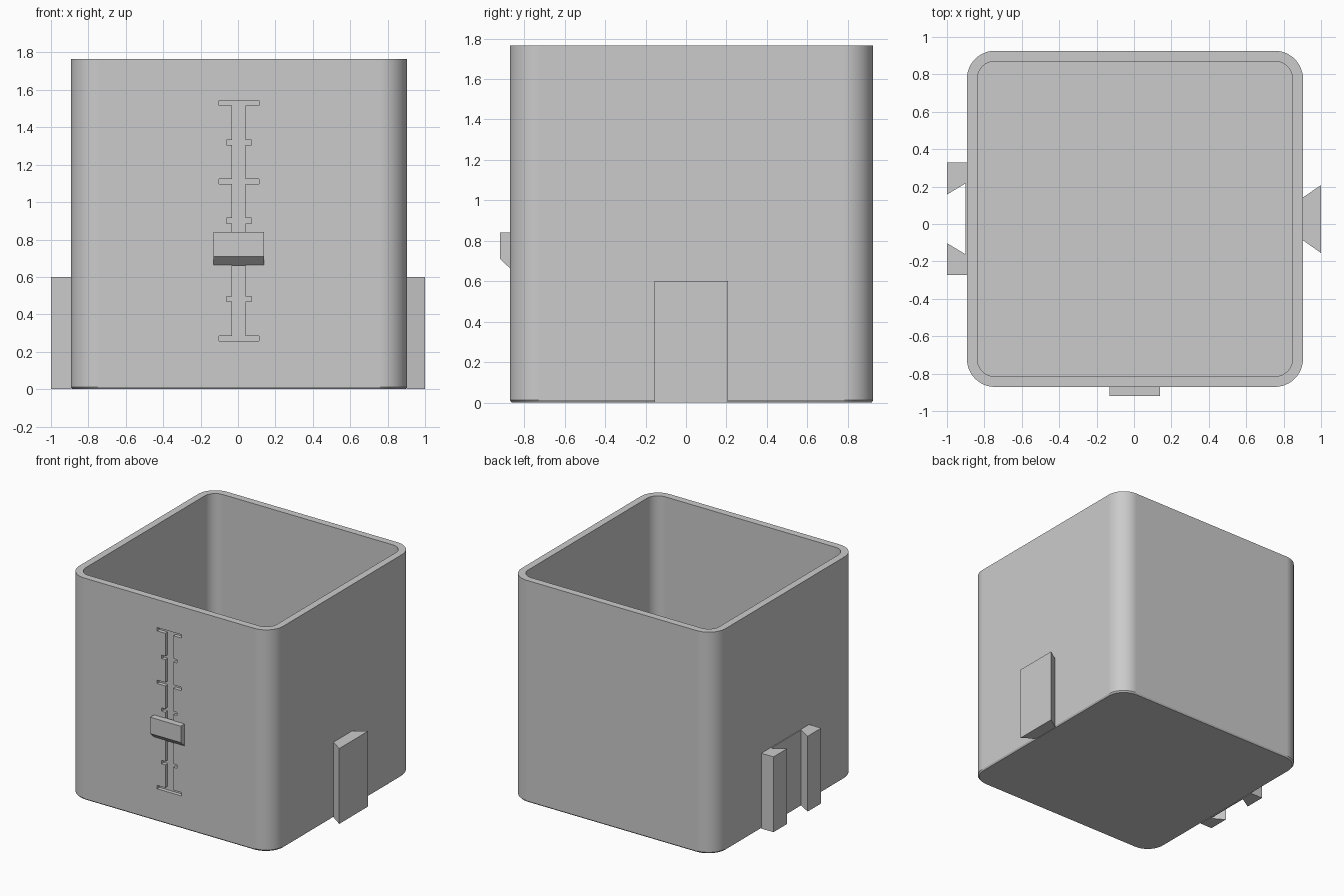
import bpy, bmesh, math
from mathutils import Vector

old = bpy.data.objects.get("Cube")
if old:
    bpy.data.objects.remove(old, do_unlink=True)

GREY = (0.6, 0.6, 0.6, 1)
grey = bpy.data.materials.new("light grey plastic")
grey.use_nodes = True
grey.diffuse_color = GREY
grey.node_tree.nodes["Principled BSDF"].inputs["Base Color"].default_value = GREY

CX, CY = 0.005, 0.0275     # centre of the box
HALF, HEIGHT = 0.8985, 1.765
FRONT = CY - HALF


def finish(name, bm):
    bmesh.ops.recalc_face_normals(bm, faces=bm.faces)
    mesh = bpy.data.meshes.new(name)
    bm.to_mesh(mesh)
    bm.free()
    mesh.materials.append(grey)
    obj = bpy.data.objects.new(name, mesh)
    bpy.context.collection.objects.link(obj)
    return obj


def prism(name, outline, offset):
    """Extrude a closed outline of 3D points along offset."""
    bm = bmesh.new()
    face = bm.faces.new([bm.verts.new(p) for p in outline])
    made = bmesh.ops.extrude_face_region(bm, geom=[face], use_keep_orig=True)
    moved = [v for v in made["geom"] if isinstance(v, bmesh.types.BMVert)]
    bmesh.ops.translate(bm, verts=moved, vec=Vector(offset))
    return finish(name, bm)


def upright(name, plan, z0=0.0, height=0.6):
    return prism(name, [(x, y, z0) for x, y in plan], (0, 0, height))


def ring(bm, half, radius, z, steps=12):
    """One rounded-square loop of vertices."""
    verts = []
    for corner in range(4):
        mid = math.radians(45 + 90 * corner)
        ox = math.copysign(half - radius, math.cos(mid))
        oy = math.copysign(half - radius, math.sin(mid))
        for i in range(steps + 1):
            a = math.radians(90 * (corner + i / steps))
            verts.append(bm.verts.new((CX + ox + radius * math.cos(a),
                                       CY + oy + radius * math.sin(a), z)))
    return verts


# Hollow box: outside, rim, inside and floor
bm = bmesh.new()
loops = [ring(bm, *section) for section in (
    (HALF - 0.008, 0.15, 0), (HALF, 0.15, 0.012), (HALF, 0.15, HEIGHT),
    (HALF - 0.056, 0.094, HEIGHT), (HALF - 0.056, 0.094, 0.056))]
for low, high in zip(loops, loops[1:]):
    for i in range(len(low)):
        j = (i + 1) % len(low)
        bm.faces.new((low[i], low[j], high[j], high[i]))
bm.faces.new(loops[0])
bm.faces.new(loops[-1])
box = finish("box", bm)

# Engraved scale on the front: a stem with alternating long and short ticks
stem, tick = 0.036, 0.0135
side = []
for i in range(7):
    z = 0.272 + 0.2095 * i
    reach = 0.107 if i % 2 == 0 else 0.067
    side += [(stem, z - tick), (reach, z - tick), (reach, z + tick), (stem, z + tick)]
side = side[1:-1]
outline = side + [(-x, z) for x, z in reversed(side)]
cutter = prism("scale_cutter", [(CX + x, FRONT - 0.05, z) for x, z in outline], (0, 0.08, 0))
cutter.hide_render = True
cut = box.modifiers.new("engrave scale", "BOOLEAN")
cut.operation, cut.solver, cut.object = "DIFFERENCE", "EXACT", cutter
bpy.context.view_layer.objects.active = box
box.select_set(True)
bpy.ops.object.modifier_apply(modifier=cut.name)
bpy.data.objects.remove(cutter, do_unlink=True)
bpy.ops.object.shade_smooth_by_angle(angle=math.radians(25))
weighted = box.modifiers.new("flat sides", "WEIGHTED_NORMAL")
weighted.keep_sharp = True

# Slider marker with a sloping underside
marker = [(FRONT + 0.005, 0.66), (-0.92, 0.71), (-0.92, 0.84), (FRONT + 0.005, 0.84)]
prism("scale_marker", [(CX - 0.135, y, z) for y, z in marker], (0.27, 0, 0))

# Dovetail tongue on the left side
upright("dovetail_tongue", [(0.9, -0.085), (1, -0.155), (1, 0.208), (0.9, 0.14)])

# Matching dovetail socket on the right side: two rails and a thin backing
MID = 0.0275
for name, s in (("back_rail", 1), ("front_rail", -1)):
    upright("socket_" + name, [(x, MID + s * y) for x, y in (
        (-1, 0.3), (-0.89, 0.3), (-0.89, 0.19), (-0.9, 0.19), (-1, 0.13))])
upright("socket_backing", [(-0.9, MID - 0.19), (-0.89, MID - 0.19),
                           (-0.89, MID + 0.19), (-0.9, MID + 0.19)])
